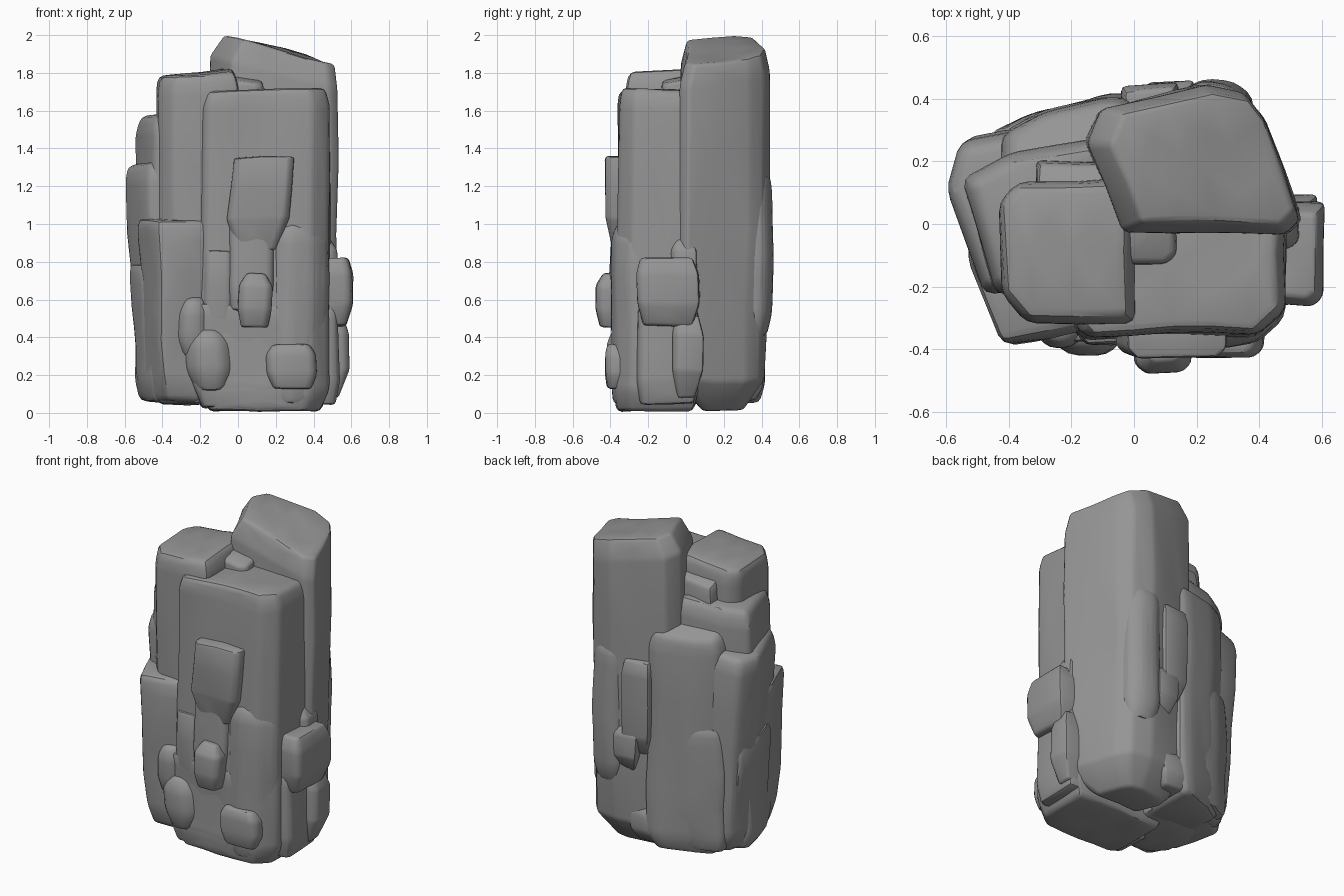
import bpy, bmesh, math
from mathutils import Vector, noise

cube = bpy.data.objects.get("Cube")
if cube:
    bpy.data.objects.remove(cube, do_unlink=True)

stone = bpy.data.materials.new("grey stone")
stone.use_nodes = True
GREY = (0.3, 0.3, 0.3, 1)
stone.diffuse_color = GREY
stone.node_tree.nodes["Principled BSDF"].inputs["Base Color"].default_value = GREY


def block(name, plan, bottom, top, slope=(0, 0), foot=0.9, head=0.94, lean=(0, 0),
          crown=(0, 0), shoulder=0.12, bevel=0.03):
    """Weathered stone: a tapered hull over a plan outline, bevelled and worn."""
    bm = bmesh.new()
    centre = sum((Vector(p) for p in plan), Vector((0, 0))) / len(plan)
    height = top - bottom
    shoulder = min(shoulder, height * 0.33)
    rings = ((0, foot, 0), (shoulder, 1, 0), (height - shoulder * 0.7, 1, 0), (height, head, 1))
    for rise, size, shift in rings:
        t = rise / height
        for p in plan:
            off = (Vector(p) - centre) * size
            x, y = centre + off + Vector(lean) * (t - 1) + Vector(crown) * shift
            tilt = (off.x * slope[0] + off.y * slope[1]) * t
            bm.verts.new((x, y, bottom + rise + tilt))
    bmesh.ops.convex_hull(bm, input=bm.verts[:])
    bmesh.ops.delete(bm, geom=[v for v in bm.verts if not v.link_faces], context="VERTS")
    bmesh.ops.dissolve_limit(bm, angle_limit=math.radians(4), verts=bm.verts[:], edges=bm.edges[:])
    bmesh.ops.bevel(bm, geom=bm.edges[:], offset=bevel, segments=2, profile=0.5,
                    affect="EDGES", clamp_overlap=True)
    # wear the faces unevenly
    for _ in range(2):
        bmesh.ops.triangulate(bm, faces=bm.faces[:])
        long_edges = [e for e in bm.edges if e.calc_length() > 0.2]
        bmesh.ops.subdivide_edges(bm, edges=long_edges, cuts=1)
    bmesh.ops.triangulate(bm, faces=bm.faces[:])
    for v in bm.verts:
        v.co += noise.noise_vector(v.co * 3.1) * 0.02
    bmesh.ops.recalc_face_normals(bm, faces=bm.faces[:])
    mesh = bpy.data.meshes.new(name)
    bm.to_mesh(mesh)
    bm.free()
    mesh.materials.append(stone)
    obj = bpy.data.objects.new(name, mesh)
    bpy.context.collection.objects.link(obj)
    bpy.ops.object.select_all(action="DESELECT")
    obj.select_set(True)
    bpy.context.view_layer.objects.active = obj
    bpy.ops.object.shade_smooth_by_angle(angle=math.radians(35))


def box(x0, x1, y0, y1, cut=0.03):
    """Plan outline of a box with its front corners cut."""
    return [(x0 + cut, y0), (x1 - cut, y0), (x1, y0 + cut), (x1, y1), (x0, y1), (x0, y0 + cut)]


# Main columns
block("tall_back_column",
      [(-0.03, -0.02), (0.49, -0.03), (0.54, 0.02), (0.42, 0.34), (0.36, 0.42), (0.23, 0.45),
       (-0.10, 0.38), (-0.15, 0.27)],
      0.01, 1.92, slope=(-0.26, 0), foot=0.5, head=0.87, lean=(0.02, 0.02), crown=(0.025, 0),
      shoulder=0.17)
block("front_column",
      [(-0.16, -0.35), (0.39, -0.35), (0.48, -0.27), (0.49, 0.10), (-0.20, 0.10), (-0.20, -0.31)],
      0.01, 1.715, foot=0.87, head=0.93, lean=(0, 0.03))
block("left_front_column",
      [(-0.35, -0.31), (0.0, -0.31), (0.0, 0.15), (-0.37, 0.13), (-0.43, 0.06), (-0.43, -0.22)],
      0.05, 1.80, slope=(0.12, 0.03), head=0.92)
block("left_middle_column",
      [(-0.45, -0.22), (-0.15, -0.25), (-0.10, 0.28), (-0.40, 0.22), (-0.55, 0.14)],
      0.06, 1.59, slope=(0.1, 0.05), foot=0.85, head=0.87)
block("left_outer_column",
      [(-0.49, -0.22), (-0.2, -0.2), (-0.15, 0.33), (-0.56, 0.27), (-0.61, 0.12)],
      0.07, 1.34, slope=(0.2, 0), foot=0.78, head=0.88, lean=(-0.08, 0))
block("back_left_column",
      [(-0.42, 0.0), (0.0, 0.0), (0.0, 0.41), (-0.08, 0.42), (-0.28, 0.36), (-0.42, 0.28)],
      0.05, 1.46, slope=(0.1, -0.4), foot=0.8, head=0.88)

# Front slabs
block("front_left_slab", [(-0.44, -0.40), (-0.12, -0.33), (-0.08, 0), (-0.52, 0), (-0.53, -0.12)],
      0.06, 1.02, foot=0.87, lean=(-0.05, -0.04))
block("front_hanging_slab", box(-0.02, 0.30, -0.43, -0.25), 0.86, 1.35, foot=0.6, head=0.97,
      lean=(0.04, -0.01), shoulder=0.16)
block("front_middle_slab", box(-0.04, 0.19, -0.40, -0.25), 0.55, 1.12)
block("front_right_slab",
      [(0.18, -0.36), (0.27, -0.40), (0.40, -0.37), (0.48, -0.29), (0.47, -0.15), (0.18, -0.15)],
      0.05, 1.0, foot=0.85, head=0.7)
block("front_ledge", box(-0.18, -0.01, -0.38, -0.25), 0.4, 0.86, bevel=0.02)
block("front_left_upper_lump", box(-0.32, -0.14, -0.40, -0.22, 0.05), 0.3, 0.61, foot=0.7, head=0.6)
block("front_left_lower_lump", box(-0.28, -0.02, -0.43, -0.22, 0.07), 0.11, 0.44, foot=0.6, head=0.6)
block("front_base", box(-0.25, 0.30, -0.38, -0.1), 0.03, 0.58, foot=0.8)
block("front_low_nub", box(0.01, 0.18, -0.47, -0.25), 0.46, 0.74, foot=0.8, head=0.55)
block("front_right_lump", box(0.16, 0.42, -0.43, -0.25), 0.13, 0.36, foot=0.75, head=0.75)

# Side lumps
block("right_lump", box(0.3, 0.60, -0.25, 0.07), 0.46, 0.82, foot=0.8, head=0.85)
block("right_low_slab", box(0.25, 0.53, -0.26, 0.07), 0.05, 0.56, foot=0.88)
block("right_low_lump", box(0.3, 0.59, -0.07, 0.09), 0.08, 0.52, foot=0.6, head=0.75, shoulder=0.2)
block("right_ridge", box(0.35, 0.52, -0.08, 0.06), 0.5, 0.95, head=0.5, bevel=0.02)
block("left_low_slab",
      [(-0.52, -0.14), (-0.3, -0.14), (-0.3, 0.24), (-0.55, 0.24), (-0.59, 0.08)],
      0.08, 0.79, foot=0.82, head=0.9, lean=(-0.06, 0))

# Back lumps
block("back_slab",
      [(0.15, 0.2), (0.37, 0.2), (0.38, 0.40), (0.31, 0.45), (0.21, 0.46), (0.15, 0.42)],
      0.4, 1.27, foot=0.8, head=0.88)
block("back_narrow_slab", box(-0.03, 0.14, 0.2, 0.45), 0.62, 1.22, foot=0.7, head=0.9)
block("back_nub", box(0.04, 0.19, 0.25, 0.455), 0.5, 0.82, foot=0.6, head=0.6)
block("back_left_slab",
      [(-0.46, 0.1), (-0.15, 0.1), (-0.15, 0.39), (-0.33, 0.35), (-0.46, 0.29)],
      0.08, 0.85, foot=0.85, head=0.88)
block("back_low_lump", box(-0.12, 0.11, 0.15, 0.41), 0.07, 0.3, foot=0.75, head=0.8)

# Small crown stones between the columns
block("crown_wedge", box(-0.32, -0.02, 0.0, 0.2), 1.4, 1.74, slope=(0.1, -0.3))
block("crown_chip", box(-0.05, 0.13, -0.12, 0.05), 1.6, 1.77, slope=(-0.2, 0.2), bevel=0.02)
